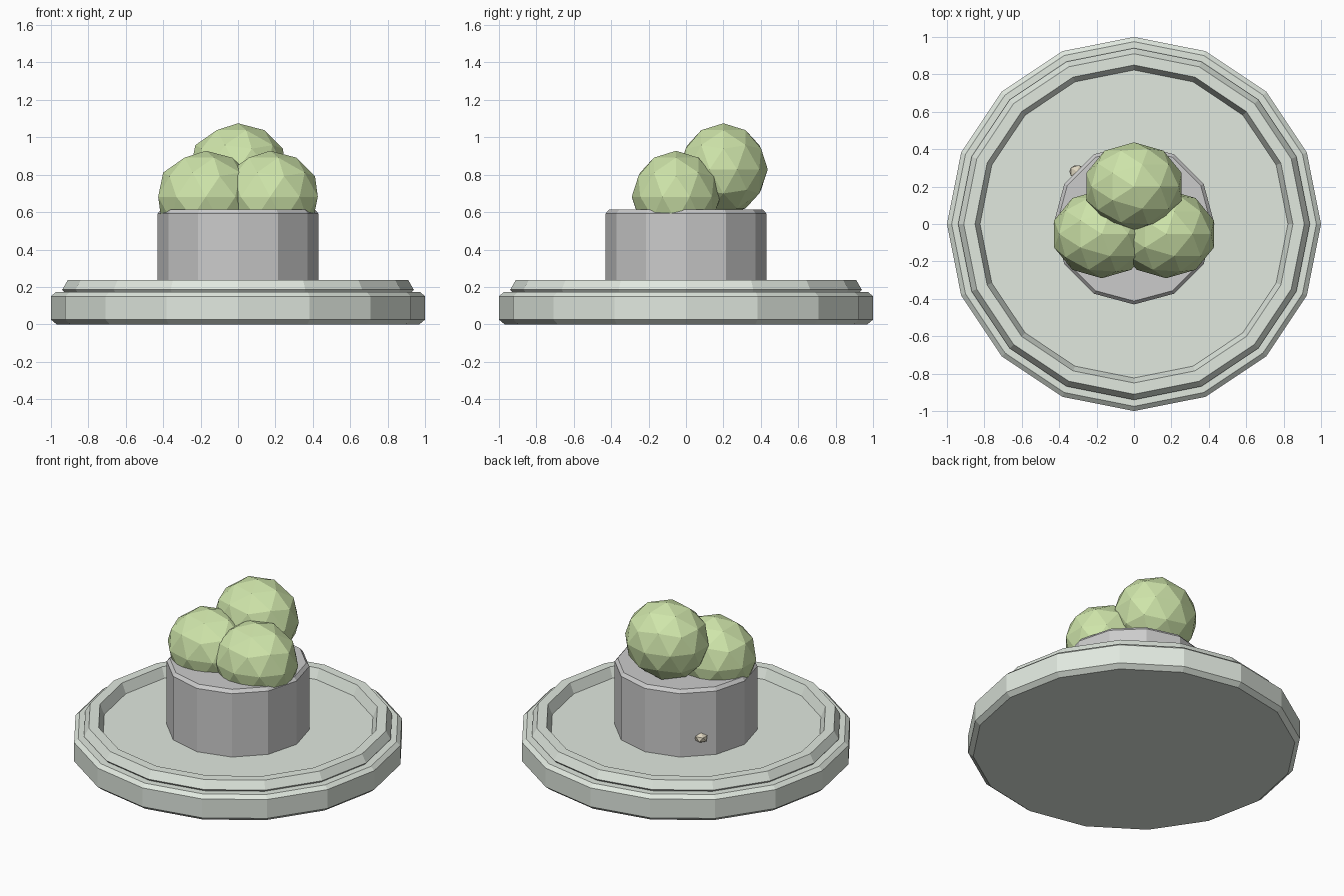
import bpy, bmesh, math
from mathutils import Matrix

if "Cube" in bpy.data.objects:
    bpy.data.objects.remove(bpy.data.objects["Cube"])


def material(name, rgb):
    m = bpy.data.materials.new(name)
    m.diffuse_color = (*rgb, 1)
    m.use_nodes = True
    m.node_tree.nodes["Principled BSDF"].inputs["Base Color"].default_value = m.diffuse_color
    return m


def add_object(name, bm, mat=None):
    bmesh.ops.recalc_face_normals(bm, faces=bm.faces)
    me = bpy.data.meshes.new(name)
    bm.to_mesh(me)
    bm.free()
    ob = bpy.data.objects.new(name, me)
    bpy.context.collection.objects.link(ob)
    if mat:
        me.materials.append(mat)
    return ob


def lathe(name, profile, sides, mat=None):
    """Closed turned shape from (radius, z) points, capped at both ends."""
    bm = bmesh.new()
    rings = []
    for r, z in profile:
        rings.append([bm.verts.new((r * math.cos(2 * math.pi * i / sides),
                                    r * math.sin(2 * math.pi * i / sides), z))
                      for i in range(sides)])
    for a, b in zip(rings, rings[1:]):
        for i in range(sides):
            j = (i + 1) % sides
            bm.faces.new((a[i], a[j], b[j], b[i]))
    bm.faces.new(rings[0])
    bm.faces.new(rings[-1])
    return add_object(name, bm, mat)


def ball(name, centre, scale, mat, subdivisions=2):
    bm = bmesh.new()
    bmesh.ops.create_icosphere(
        bm, subdivisions=subdivisions, radius=1,
        matrix=Matrix.Translation(centre) @ Matrix.Diagonal((*scale, 1)))
    return add_object(name, bm, mat)


stone = material("pale_stone", (0.75, 0.81, 0.74))
leaf = material("leaf_green", (0.62, 0.78, 0.40))
pebble_tan = material("pebble_tan", (0.72, 0.66, 0.52))

# Base disc with bevelled edges
lathe("base", [(0.97, 0), (1, 0.025), (1, 0.15), (0.975, 0.172), (0.85, 0.172),
               (0.80, 0.16)][:4] + [(0.93, 0.172)], 16, stone)

# Raised rim and recessed floor
lathe("rim", [(0.91, 0.15), (0.94, 0.185), (0.91, 0.237), (0.85, 0.237),
              (0.82, 0.165)], 16, stone)

# Pedestal
lathe("pedestal", [(0.43, 0.14), (0.43, 0.592), (0.412, 0.613)], 12)

# Three leafy clumps
for side, label in ((-1, "left"), (1, "right")):
    ball("clump_" + label, (side * 0.172, -0.053, 0.682), (0.268, 0.237, 0.246), leaf)
ball("clump_back", (0, 0.2, 0.829), (0.268, 0.237, 0.246), leaf)

# Small pebble stuck to the pedestal wall
ball("pebble", (-0.305, 0.28, 0.29), (0.045, 0.04, 0.032), pebble_tan, 1)
